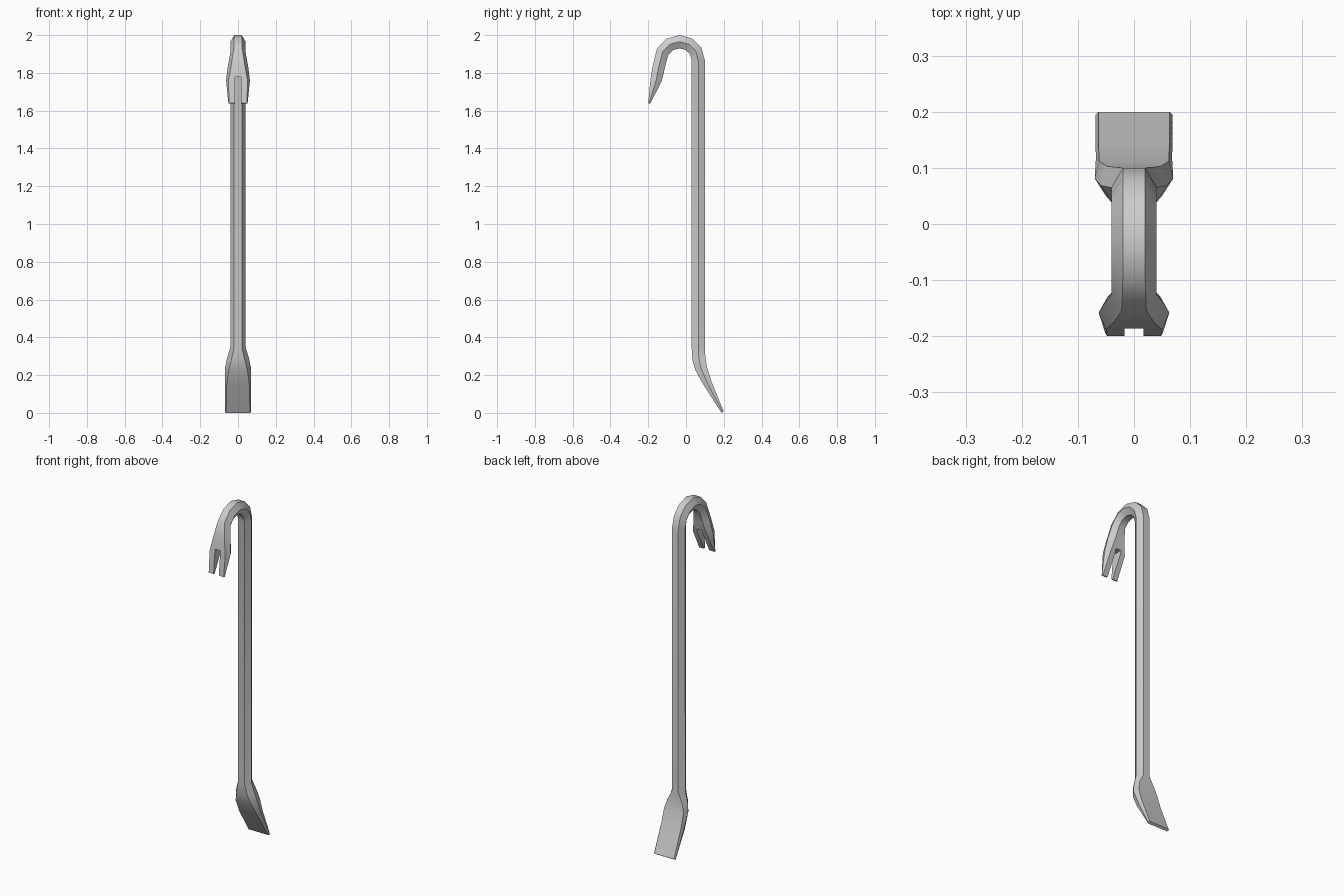
import bpy, bmesh, math

if "Cube" in bpy.data.objects:
    bpy.data.objects.remove(bpy.data.objects["Cube"])


def arc(deg):
    """Hook bend station: inner and outer points on concentric arcs."""
    c, s = math.cos(math.radians(deg)), math.sin(math.radians(deg))
    return [(-0.035 + r * c, 1.865 + r * s) for r in (0.065, 0.135)]


# Stations: (front/inner point y,z), (back/outer point y,z), side half width,
# inner flat half width, outer flat half width
stations = [
    # chisel end
    ((0.188, 0.0), (0.2, 0.008), 0.069, 0.063, 0.063),
    ((0.095, 0.145), (0.135, 0.165), 0.068, 0.060, 0.063),
    ((0.05, 0.225), (0.112, 0.24), 0.070, 0.050, 0.062),
    ((0.034, 0.28), (0.103, 0.29), 0.059, 0.036, 0.048),
    # straight hexagonal shaft
    ((0.03, 0.345), (0.1, 0.345), 0.041, 0.02, 0.02),
]
# hook bend
for d in (0, 30, 60, 90, 120):
    stations.append((*arc(d), 0.04, 0.02, 0.02))
# claw
stations += [
    ((-0.095, 1.893), (-0.154, 1.928), 0.040, 0.020, 0.022),
    ((-0.112, 1.825), (-0.176, 1.84), 0.054, 0.030, 0.036),
    ((-0.128, 1.757), (-0.188, 1.765), 0.063, 0.046, 0.050),
    ((-0.19, 1.637), (-0.2, 1.64), 0.051, 0.048, 0.048),
]

# Loft hexagonal sections into the bar
bm = bmesh.new()
rings = []
for (ya, za), (yb, zb), w, fa, fb in stations:
    ym, zm = (ya + yb) / 2, (za + zb) / 2
    pts = [(-fa, ya, za), (fa, ya, za), (w, ym, zm),
           (fb, yb, zb), (-fb, yb, zb), (-w, ym, zm)]
    rings.append([bm.verts.new(p) for p in pts])
for r, s in zip(rings, rings[1:]):
    for i in range(6):
        j = (i + 1) % 6
        bm.faces.new((r[i], r[j], s[j], s[i]))
bm.faces.new(rings[0][::-1])
bm.faces.new(rings[-1])
bmesh.ops.recalc_face_normals(bm, faces=bm.faces)
mesh = bpy.data.meshes.new("crowbar")
bm.to_mesh(mesh)
bm.free()
bar = bpy.data.objects.new("crowbar", mesh)
bpy.context.collection.objects.link(bar)

# Nail slot cut through the claw
bpy.ops.mesh.primitive_cube_add(size=1, location=(0, -0.17, 1.678))
slot = bpy.context.object
slot.name = "nail_slot_cutter"
slot.scale = (0.034, 0.2, 0.2)
slot.hide_render = True

bpy.ops.object.select_all(action='DESELECT')
bar.select_set(True)
bpy.context.view_layer.objects.active = bar
cut = bar.modifiers.new("nail_slot", 'BOOLEAN')
cut.operation = 'DIFFERENCE'
cut.solver = 'EXACT'
cut.object = slot
bpy.ops.object.modifier_apply(modifier=cut.name)
bpy.data.objects.remove(slot)

# Smooth along the bends, crisp along the hexagon edges
bpy.ops.object.shade_smooth_by_angle(angle=math.radians(38))
